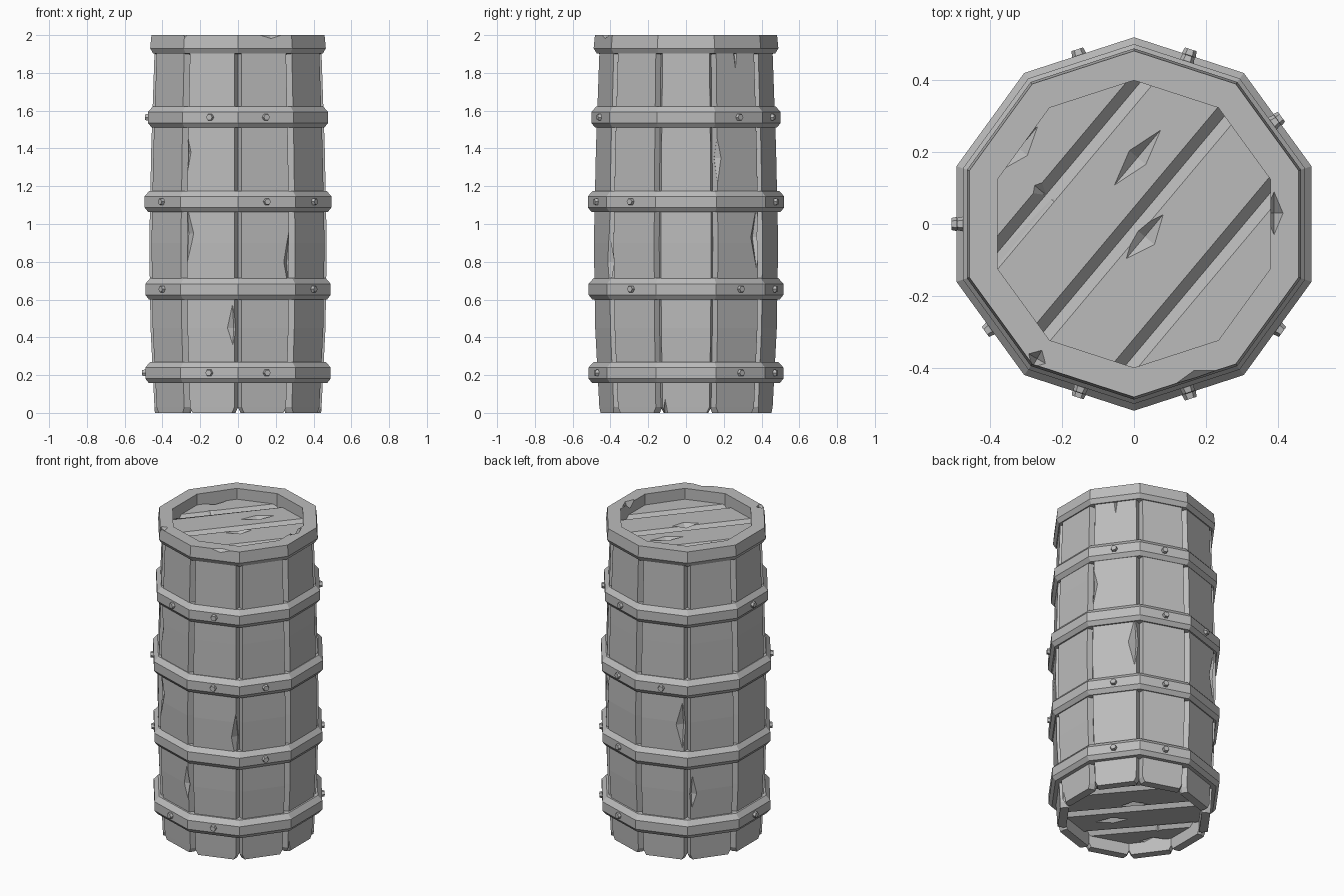
import bpy, bmesh
from math import sin, cos, radians, pi
from mathutils import Matrix, Vector

if "Cube" in bpy.data.objects:
    bpy.data.objects.remove(bpy.data.objects["Cube"])

SIDES = 10
HALF = radians(18)
APOTHEM = cos(HALF)

grey = bpy.data.materials.new("plain grey")
grey.use_nodes = True
COLOUR = (0.5, 0.5, 0.5, 1)
grey.diffuse_color = COLOUR
grey.node_tree.nodes["Principled BSDF"].inputs["Base Color"].default_value = COLOUR


def finish(name, bm):
    bmesh.ops.recalc_face_normals(bm, faces=bm.faces[:])
    mesh = bpy.data.meshes.new(name)
    bm.to_mesh(mesh)
    bm.free()
    mesh.materials.append(grey)
    obj = bpy.data.objects.new(name, mesh)
    bpy.context.scene.collection.objects.link(obj)
    return obj


def loft(name, rings, closed=False):
    """Skin a list of equal point loops; cap the ends or join them."""
    bm = bmesh.new()
    loops = [[bm.verts.new(p) for p in ring] for ring in rings]
    pairs = list(zip(loops, loops[1:]))
    if closed:
        pairs.append((loops[-1], loops[0]))
    else:
        bm.faces.new(loops[0])
        bm.faces.new(loops[-1])
    for a, b in pairs:
        for i in range(len(a)):
            j = (i + 1) % len(a)
            bm.faces.new((a[i], a[j], b[j], b[i]))
    return finish(name, bm)


def hoop(name, profile):
    """Ten-sided ring from a closed (radius, height) profile."""
    rings = []
    for k in range(SIDES):
        a = HALF + k * 2 * HALF
        rings.append([(r * cos(a), r * sin(a), z) for r, z in profile])
    return loft(name, rings, closed=True)


def chip(obj, cuts):
    """Carve stretched diamonds (location, turn about z, half sizes) out of a part."""
    bm = bmesh.new()
    for loc, turn, size in cuts:
        m = Matrix.Translation(loc) @ Matrix.Rotation(turn, 4, "Z") @ Matrix.Diagonal((*size, 1))
        verts = [bm.verts.new(m @ (Vector(axis) * s))
                 for axis in ((1, 0, 0), (0, 1, 0), (0, 0, 1)) for s in (-1, 1)]
        bmesh.ops.convex_hull(bm, input=verts)
    cutter = finish("chip_cutter", bm)
    cutter.hide_render = True
    mod = obj.modifiers.new("chips", "BOOLEAN")
    mod.operation = "DIFFERENCE"
    mod.solver = "EXACT"
    mod.object = cutter
    bpy.context.view_layer.update()
    graph = bpy.context.evaluated_depsgraph_get()
    carved = bpy.data.meshes.new_from_object(obj.evaluated_get(graph))
    obj.modifiers.clear()
    obj.data = carved
    bpy.data.objects.remove(cutter)


# Staves: bulging boards with V grooves between them and nicked feet
BULGE = [(0, 0.463), (0.03, 0.465), (0.45, 0.487), (0.9, 0.494), (1.4, 0.483), (1.93, 0.464)]
INNER = 0.41

# Splits in each stave: sideways offset, height, (depth, width, length)
SPLITS = {
    36: [(0, 1.91, (0.04, 0.045, 0.27)), (-0.13, 1.35, (0.04, 0.035, 0.17)),
         (0.12, 0.93, (0.04, 0.04, 0.18))],
    0: [(-0.11, 0, (0.05, 0.035, 0.16))],
    -72: [(0.13, 0.8, (0.04, 0.03, 0.17)), (0.13, 1.75, (0.03, 0.03, 0.15))],
    -108: [(0.12, 0.45, (0.03, 0.04, 0.16)), (-0.13, 0.95, (0.03, 0.04, 0.17)),
           (-0.13, 1.38, (0.03, 0.03, 0.15))],
    108: [(0.12, 0.88, (0.03, 0.04, 0.17))],
    144: [(-0.12, 0.43, (0.03, 0.04, 0.16))],
}


def stave(angle):
    a = radians(angle)
    out, side = Vector((cos(a), sin(a), 0)), Vector((-sin(a), cos(a), 0))
    rings = []
    for z, r in BULGE:
        nick = 0.014 if z == 0 else 0
        half = [(r * APOTHEM, r * sin(HALF) - 0.02)]
        half += [(q * APOTHEM, q * sin(HALF)) for q in (r - 0.035, INNER)]
        section = half + [(d, -w) for d, w in reversed(half)]
        rings.append([out * d + side * (w - nick if w > 0 else w + nick) + Vector((0, 0, z))
                      for d, w in section])
    obj = loft("stave", rings)
    if angle in SPLITS:
        chip(obj, [(out * 0.472 + side * t + Vector((0, 0, z)), a, size)
                   for t, z, size in SPLITS[angle]])


for angle in range(-144, 181, 36):
    stave(angle)

# Bands with bolts on some of their faces
OUTER_BOLTS = (-108, -72, 36, 72, 180)
BANDS = [
    (0.157, 0.516, OUTER_BOLTS),
    (0.6, 0.516, (-144, -36, 36, 72)),
    (1.063, 0.52, (-144, -72, -36, 72, 108)),
    (1.51, 0.501, OUTER_BOLTS),
]


def bolt(angle, radius, z):
    bm = bmesh.new()
    m = (Matrix.Rotation(radians(angle), 4, "Z") @ Matrix.Translation((radius, 0, z))
         @ Matrix.Rotation(pi / 2, 4, "Y"))
    bmesh.ops.create_cone(bm, cap_ends=True, segments=6, radius1=0.024, radius2=0.017,
                          depth=0.034, matrix=m)
    finish("bolt", bm)


for z, r, bolts in BANDS:
    hoop("band", [(0.43, z), (r - 0.02, z), (r, z + 0.025), (r, z + 0.083),
                  (r - 0.027, z + 0.113), (0.43, z + 0.113)])
    for angle in bolts:
        bolt(angle, r * APOTHEM, z + 0.055)

# Top rim, chipped along its edges
rim = hoop("top_rim", [(0.4, 1.88), (0.44, 1.9), (0.472, 1.902), (0.489, 1.93),
                       (0.482, 2), (0.4, 2)])
chip(rim, [((0.18, -0.445, 2.005), radians(18), (0.14, 0.045, 0.04)),
           ((-0.27, -0.375, 2.005), radians(-30), (0.03, 0.03, 0.05)),
           ((0.39, 0.03, 2), 0, (0.025, 0.06, 0.05))])

# Lids: planks parted by diagonal V grooves, with a knot hole and worn spots
GRAIN = radians(50)
ACROSS = Vector((-sin(GRAIN), cos(GRAIN), 0))


def lid(name, z, flip):
    bm = bmesh.new()
    bmesh.ops.create_cone(bm, cap_ends=True, segments=SIDES, radius1=0.413, radius2=0.413,
                          depth=0.08, matrix=Matrix.Translation((0, 0, -0.04)))
    bmesh.ops.rotate(bm, verts=bm.verts[:], matrix=Matrix.Rotation(
        HALF - math_angle(bm), 3, "Z"))
    for groove in (-0.235, 0, 0.24):
        for shift in (-0.03, 0, 0.03):
            bmesh.ops.bisect_plane(bm, geom=bm.verts[:] + bm.edges[:] + bm.faces[:],
                                   plane_co=ACROSS * (groove + shift), plane_no=ACROSS)
        for v in bm.verts:
            if abs(v.co.dot(ACROSS) - groove) < 0.001 and v.co.z > -0.01:
                v.co.z -= 0.035
    obj = finish(name, bm)
    chip(obj, [((0.01, 0.185, 0), GRAIN, (0.1, 0.03, 0.03)),
               ((-0.32, 0.21, 0), GRAIN, (0.08, 0.03, 0.03)),
               ((-0.25, 0.085, 0), GRAIN, (0.06, 0.035, 0.03)),
               ((0.03, -0.035, 0), GRAIN, (0.08, 0.035, 0.03))])
    obj.location.z = z
    obj.rotation_euler.x = pi if flip else 0


def math_angle(bm):
    """Direction of the first corner, so that lids line up with the staves."""
    p = next(iter(bm.verts)).co
    return Vector((1, 0)).angle_signed(Vector((p.x, p.y))) * -1


lid("top_lid", 1.93, False)
lid("bottom_lid", 0.075, True)
